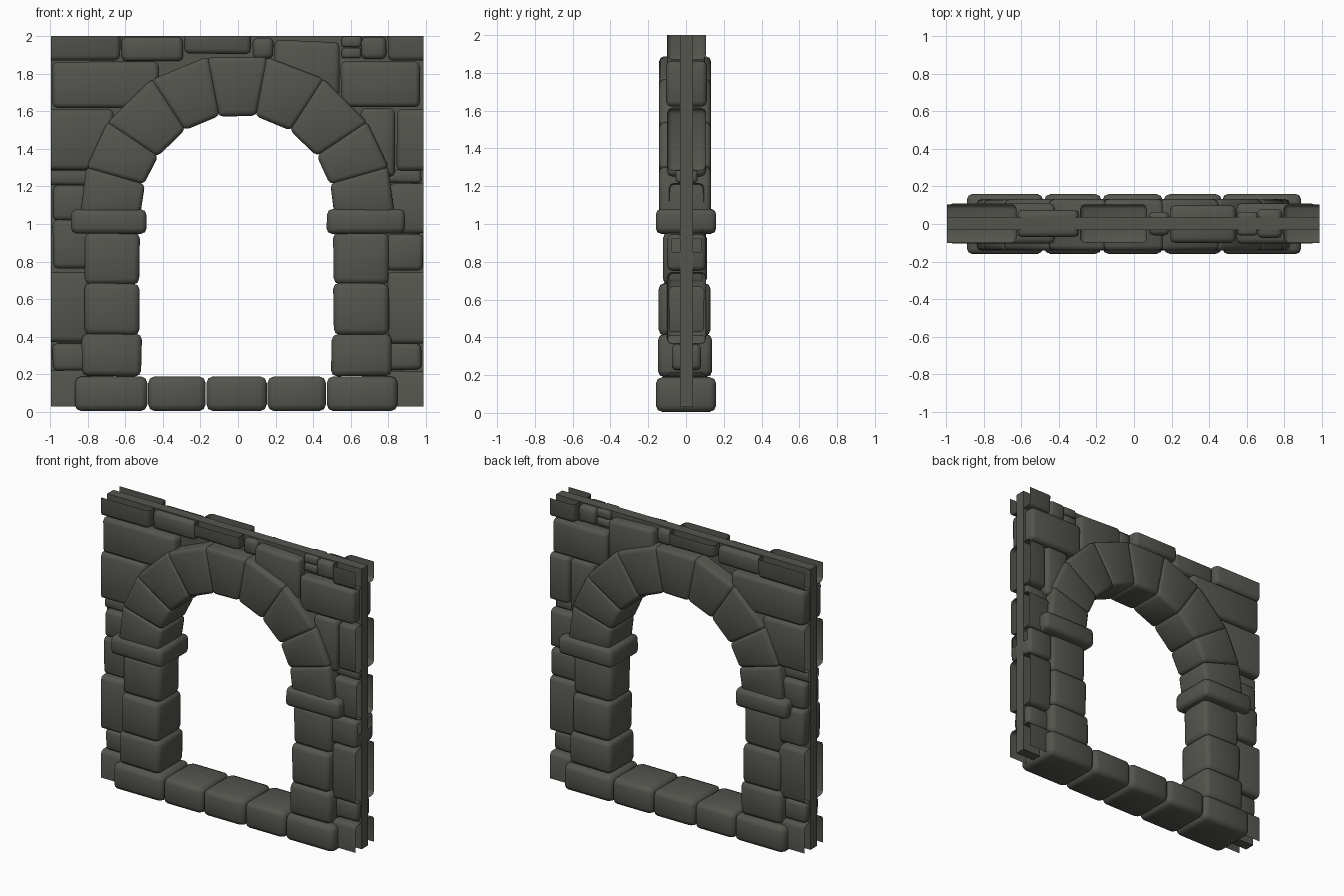
import bpy, bmesh, math, random
from mathutils import Vector

if "Cube" in bpy.data.objects:
    bpy.data.objects.remove(bpy.data.objects["Cube"])

random.seed(4)

stone_grey = bpy.data.materials.new("dark_stone_grey")
stone_grey.diffuse_color = (0.09, 0.09, 0.078, 1)
stone_grey.use_nodes = True
stone_grey.node_tree.nodes["Principled BSDF"].inputs["Base Color"].default_value = stone_grey.diffuse_color

# limits at which the wall blocks are cut off flush
LEFT, RIGHT, BOTTOM, TOP = -0.995, 0.985, 0.03, 2.0


def prism(name, outline, y0, y1, bevel=0.0, jitter=0.0, clip=False):
    """Extrude an x/z outline from y0 to y1, round its edges, optionally trim to the wall panel."""
    bm = bmesh.new()
    pts = [(x + random.uniform(-jitter, jitter), z + random.uniform(-jitter, jitter))
           for x, z in outline]
    front = [bm.verts.new((x, y0, z)) for x, z in pts]
    back = [bm.verts.new((x, y1, z)) for x, z in pts]
    bm.faces.new(front)
    bm.faces.new(back[::-1])
    n = len(pts)
    for i in range(n):
        j = (i + 1) % n
        bm.faces.new((front[j], front[i], back[i], back[j]))
    bmesh.ops.recalc_face_normals(bm, faces=bm.faces[:])
    if bevel:
        bmesh.ops.bevel(bm, geom=bm.edges[:], offset=bevel, offset_type='OFFSET',
                        segments=2, profile=0.5, affect='EDGES', clamp_overlap=True)
        for f in bm.faces:
            f.smooth = True
    if clip:
        for co, no in (((LEFT, 0, 0), (-1, 0, 0)), ((RIGHT, 0, 0), (1, 0, 0)),
                       ((0, 0, BOTTOM), (0, 0, -1)), ((0, 0, TOP), (0, 0, 1))):
            bmesh.ops.bisect_plane(bm, geom=bm.verts[:] + bm.edges[:] + bm.faces[:],
                                   plane_co=Vector(co), plane_no=Vector(no), clear_outer=True)
    me = bpy.data.meshes.new(name)
    bm.to_mesh(me)
    bm.free()
    me.materials.append(stone_grey)
    ob = bpy.data.objects.new(name, me)
    bpy.context.collection.objects.link(ob)
    return ob


def block(name, x0, x1, z0, z1, y0, y1, bevel=0.032, jitter=0.003, clip=False):
    bevel = min(bevel, 0.25 * min(x1 - x0, z1 - z0))
    return prism(name, [(x0, z0), (x1, z0), (x1, z1), (x0, z1)], y0, y1, bevel, jitter, clip)


# thin core slab with an arched opening hidden behind the stones
SPRING = 1.07
core = [(LEFT, BOTTOM), (LEFT, TOP), (RIGHT, TOP), (RIGHT, BOTTOM), (0.66, BOTTOM)]
core += [(0.66 * math.cos(math.radians(a)), SPRING + 0.66 * math.sin(math.radians(a)))
         for a in range(0, 181, 15)]
core += [(-0.66, BOTTOM)]
prism("wall_core", core, -0.033, 0.037)

# sill stones
sill = [-0.87, -0.48, -0.17, 0.155, 0.47, 0.85]
for x0, x1 in zip(sill, sill[1:]):
    block("sill_stone", x0 + 0.002, x1 - 0.002, 0.005, 0.19, -0.16, 0.16, 0.036, 0.0)

# jamb stones and projecting imposts on both sides
block_rows = [(0.19, 0.415, 0.505, 0.825, -0.148, 0.138),
              (0.41, 0.685, 0.515, 0.81, -0.145, 0.13),
              (0.68, 0.955, 0.515, 0.81, -0.122, 0.11)]
for side, s in (("left", -1), ("right", 1)):
    for z0, z1, xi, xo, y0, y1 in block_rows:
        x0, x1 = sorted((s * xi - 0.008, s * xo - 0.006))
        block(side + "_jamb_stone", x0, x1, z0, z1, y0, y1)
    x0, x1 = sorted((s * 0.478 - 0.006, s * 0.888 - 0.002))
    block(side + "_impost", x0, x1, 0.95, 1.08, -0.16, 0.16, 0.03)

# arch ring of nine wedge stones
angles = [-1, 16, 34.5, 57, 79, 101, 123, 145.5, 164, 181]
for i, (a0, a1) in enumerate(zip(angles, angles[1:])):
    a0, a1 = math.radians(a0 - 0.4), math.radians(a1 + 0.4)
    r0, r1 = 0.513, 0.837
    wedge = [(r * math.cos(a) - 0.004, SPRING + r * math.sin(a))
             for r, a in ((r0, a0), (r1, a0), (r1, a1), (r0, a1))]
    prism("arch_stone", wedge, -0.142, 0.132, 0.026, 0.003)

# wall blocks: x0, x1, z0, z1, half depth (those passing the limits are trimmed flush)
wall = [
    # top course
    (-1.1, -0.625, 1.87, 2.08, 0.10), (-0.62, -0.293, 1.868, 1.992, 0.07),
    (-0.285, 0.07, 1.905, 2.06, 0.10), (0.078, 0.188, 1.88, 1.99, 0.06),
    (0.55, 0.655, 1.938, 1.997, 0.06), (0.55, 0.655, 1.88, 1.935, 0.06),
    (0.657, 0.787, 1.878, 1.997, 0.075), (0.795, 1.1, 1.87, 2.08, 0.10),
    # large shoulder blocks
    (-0.985, -0.42, 1.615, 1.865, 0.105), (0.545, 0.965, 1.62, 1.865, 0.105),
    (-1.1, -0.66, 1.285, 1.61, 0.10), (0.65, 0.835, 1.25, 1.615, 0.10),
    (0.845, 1.1, 1.285, 1.61, 0.10),
    # thin filler course
    (-1.1, -0.78, 1.21, 1.283, 0.055), (0.78, 0.975, 1.22, 1.285, 0.055),
    # side blocks
    (-0.985, -0.78, 1.02, 1.205, 0.085), (0.80, 1.1, 0.95, 1.215, 0.09),
    (-0.985, -0.78, 0.765, 1.025, 0.10), (0.79, 0.985, 0.75, 0.945, 0.10),
    (-1.1, -0.78, 0.37, 0.745, 0.10), (0.795, 1.1, 0.365, 0.745, 0.10),
    (-0.985, -0.78, 0.22, 0.362, 0.075), (0.79, 0.975, 0.225, 0.365, 0.075),
    (-1.1, -0.78, -0.06, 0.22, 0.10), (0.78, 1.1, -0.06, 0.215, 0.10),
]
for x0, x1, z0, z1, d in wall:
    block("wall_block", x0, x1, z0, z1, -d, d + 0.005, 0.026, 0.003, True)

# slanted block above the right haunch
prism("haunch_block", [(0.19, 1.70), (0.54, 1.675), (0.54, 1.965), (0.195, 1.98)],
      -0.10, 0.10, 0.026, 0.0, True)
